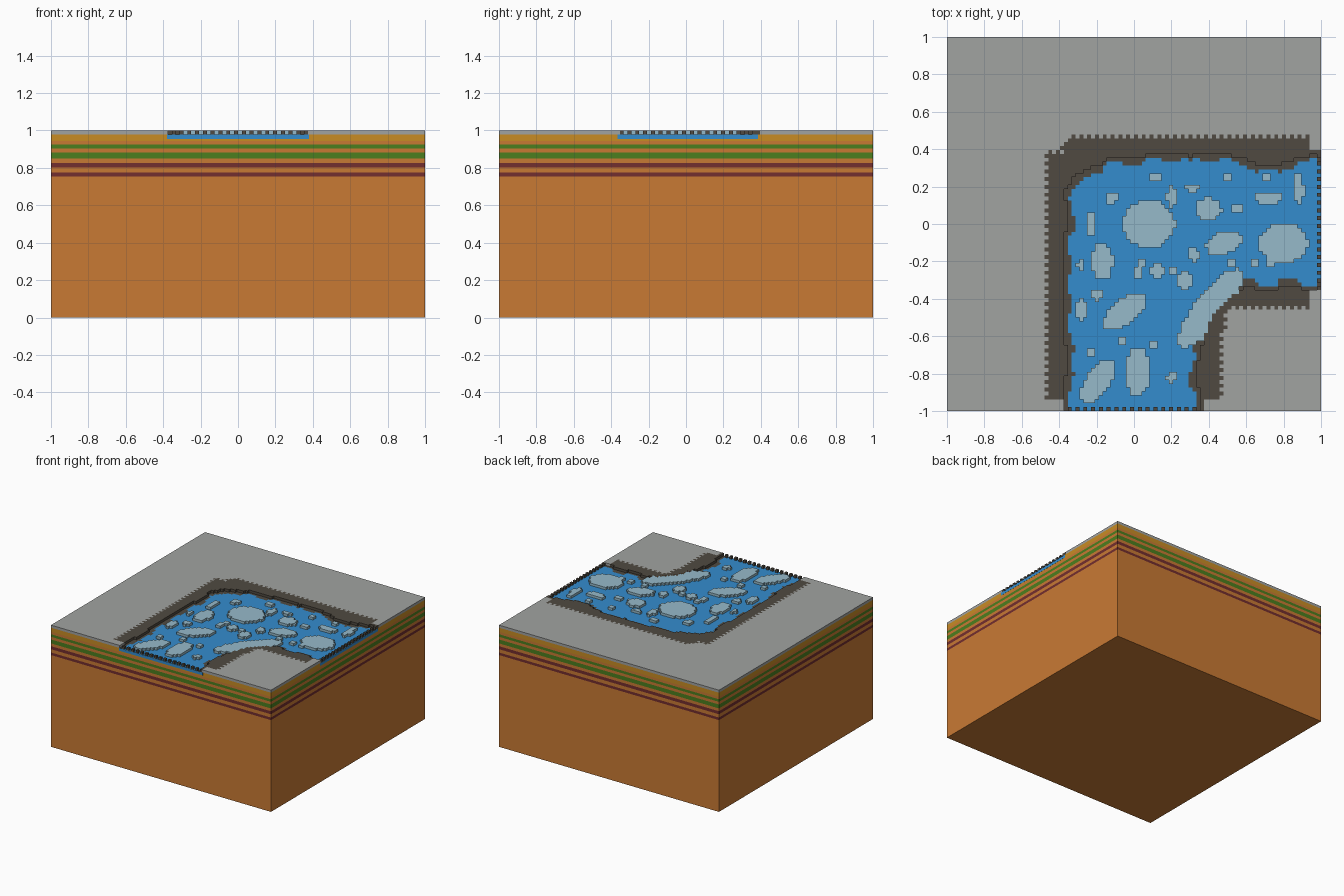
import bpy, bmesh, math, random

if "Cube" in bpy.data.objects:
    bpy.data.objects.remove(bpy.data.objects["Cube"])
random.seed(4)

N = 96                      # cells across the top
S = 2 / N                   # cell size
LOW, TOP = 0.979, 1.0       # water level and ground level


def mat(name, r, g, b):
    lin = [((c / 255 + 0.055) / 1.055) ** 2.4 for c in (r, g, b)]
    m = bpy.data.materials.new(name)
    m.diffuse_color = (*lin, 1)
    m.use_nodes = True
    m.node_tree.nodes["Principled BSDF"].inputs["Base Color"].default_value = m.diffuse_color
    return m


GREY, DARK, WATER, ICE = range(4)
surface_mats = [mat("grey stone", 161, 163, 161), mat("dark bank", 80, 74, 65),
                mat("water blue", 52, 140, 206), mat("pale ice", 150, 186, 202)]
block_mats = [mat("orange earth", 201, 122, 52), mat("gold earth", 200, 140, 36),
              mat("moss green", 75, 126, 30), mat("maroon", 115, 46, 46)]


def new_object(name, bm, mats):
    me = bpy.data.meshes.new(name)
    bm.to_mesh(me)
    bm.free()
    for m in mats:
        me.materials.append(m)
    ob = bpy.data.objects.new(name, me)
    bpy.context.collection.objects.link(ob)
    return ob


def inside(x, y, poly):
    hit = False
    for (ax, ay), (bx, by) in zip(poly, poly[1:] + poly[:1]):
        if (ay > y) != (by > y) and x < (bx - ax) * (y - ay) / (by - ay) + ax:
            hit = not hit
    return hit


# outer outline of the dark bank, and outline of the sunken river bed
bank = [(-.46, -.93), (-.46, .37), (-.38, .38), (-.34, .46), (.93, .46), (.93, .39), (1.1, .39),
        (1.1, -.36), (.93, -.36), (.93, -.44), (.53, -.44), (.47, -.5), (.46, -.93),
        (.37, -.93), (.37, -1.1), (-.38, -1.1), (-.38, -.93)]
bed = [(-.38, -1.1), (-.38, -.82), (-.35, -.8), (-.35, -.68), (-.38, -.6), (-.38, -.1),
       (-.35, 0), (-.37, .17), (-.31, .27), (-.17, .32), (-.12, .36), (.03, .36), (.2, .385),
       (.3, .36), (.42, .385), (.58, .35), (.65, .32), (.78, .32), (.9, .36), (1.1, .385),
       (1.1, -.36), (.93, -.35), (.82, -.33), (.7, -.36), (.6, -.33), (.5, -.41), (.41, -.5),
       (.36, -.65), (.33, -.8), (.35, -.92), (.37, -1.1)]

# ice floes: x, y, half length, half width, turn in degrees
large_ice = [(.08, 0, .14, .13, 0), (.8, -.1, .13, .11, 0), (.4, .08, .07, .06, 0),
             (.48, -.1, .1, .06, 20), (-.17, -.2, .06, .1, 0), (-.05, -.47, .14, .065, 40),
             (.02, -.79, .07, .13, 0), (-.19, -.84, .14, .065, 55), (.41, -.45, .26, .085, 52)]
medium_ice = [(-.23, 0, .027, .06), (-.12, .14, .035, .035), (-.28, -.46, .027, .06),
              (.27, -.3, .04, .05), (.72, .14, .075, .035), (.88, .18, .03, .07),
              (.32, -.16, .03, .04), (.13, -.25, .04, .035), (.2, .14, .025, .06),
              (.31, .19, .04, .017), (.11, .25, .035, .025), (.2, -.82, .028, .028),
              (-.2, -.38, .027, .032), (-.29, -.22, .017, .027), (.71, .25, .03, .03),
              (.02, -.26, .025, .035), (.55, .08, .03, .025)]
small_ice = [(.5, .24), (.65, -.21), (.72, -.21), (.2, -.25), (.04, -.2), (-.06, -.63),
             (-.23, -.68), (.52, -.2), (.1, -.65), (.88, .24)]


def is_ice(x, y):
    for cx, cy, a, b, t in large_ice + [m + (0,) for m in medium_ice]:
        c, s = math.cos(math.radians(t)), math.sin(math.radians(t))
        u, v = (x - cx) * c + (y - cy) * s, (y - cy) * c - (x - cx) * s
        if (u / a) ** 2 + (v / b) ** 2 < 1:
            return True
    return any(abs(x - cx) < S and abs(y - cy) < S for cx, cy in small_ice)


# classify every cell
R = range(N)
pos = [-1 + (k + .5) * S for k in R]
low = {(i, j): inside(pos[i], pos[j], bed) for i in R for j in R}
band = {(i, j): inside(pos[i], pos[j], bank) for i in R for j in R}
STEPS = ((1, 0), (-1, 0), (0, 1), (0, -1))


def near(grid, i, j, value, reach=1):
    return any(grid.get((i + dx * k, j + dy * k), not value) == value
               for dx, dy in STEPS for k in range(1, reach + 1))


cells = {}
for (i, j), is_low in low.items():
    if not is_low:
        ragged = (i + j) % 2 == 0 and near(band, i, j, True) and i < N - 3 and j > 2
        cells[i, j] = (TOP, DARK if band[i, j] or ragged else GREY)
    elif (i == N - 1 and j % 2) or (j == 0 and i % 2):
        cells[i, j] = (TOP, DARK)                   # small posts on the open edges
    elif is_ice(pos[i], pos[j]):
        cells[i, j] = (TOP - .001, ICE)
    elif near(low, i, j, False, 1 + (i // 5 + j // 5) % 2):
        cells[i, j] = (LOW, DARK)                   # ledge at the water line
    else:
        cells[i, j] = (LOW, WATER)

# ground, river and ice surface with stepped walls
bm = bmesh.new()


def quad(pts, m):
    bm.faces.new([bm.verts.new(p) for p in pts]).material_index = m


for (i, j), (z, m) in cells.items():
    x0, y0 = -1 + i * S, -1 + j * S
    c = [(x0, y0), (x0 + S, y0), (x0 + S, y0 + S), (x0, y0 + S)]
    quad([(*p, z) for p in c], m)
    for k, (dx, dy) in enumerate(((0, -1), (1, 0), (0, 1), (-1, 0))):
        zn = cells.get((i + dx, j + dy), (LOW, 0))[0]
        if z - zn > .005:
            a, b = c[k], c[(k + 1) % 4]
            quad([(*a, zn), (*b, zn), (*b, z), (*a, z)], m)
bmesh.ops.remove_doubles(bm, verts=bm.verts, dist=1e-4)
bmesh.ops.dissolve_limit(bm, angle_limit=.01, verts=bm.verts, edges=bm.edges, delimit={'MATERIAL'})
new_object("river_surface", bm, surface_mats)

# earth block with coloured strata (material per band, bottom to top)
levels = [0, .754, .775, .802, .827, .85, .882, .904, .925, .945, LOW]
bands = [0, 3, 0, 3, 0, 2, 0, 2, 0, 1]
bm = bmesh.new()
rings = [[bm.verts.new((x, y, z)) for x, y in ((-1, -1), (1, -1), (1, 1), (-1, 1))] for z in levels]
bm.faces.new(rings[0][::-1])
for lo, hi, m in zip(rings, rings[1:], bands):
    for k in range(4):
        n = (k + 1) % 4
        bm.faces.new((lo[k], lo[n], hi[n], hi[k])).material_index = m
new_object("earth_block", bm, block_mats)

# cut ends of the river showing on the front and right sides
for name, loc, size in (("river_end_front", (0, -.9985, .967), (.76, .005, .023)),
                        ("river_end_right", (.9985, .01, .967), (.005, .75, .023))):
    bm = bmesh.new()
    bmesh.ops.create_cube(bm, size=1)
    bmesh.ops.scale(bm, vec=size, verts=bm.verts)
    bmesh.ops.translate(bm, vec=loc, verts=bm.verts)
    new_object(name, bm, [surface_mats[WATER]])
